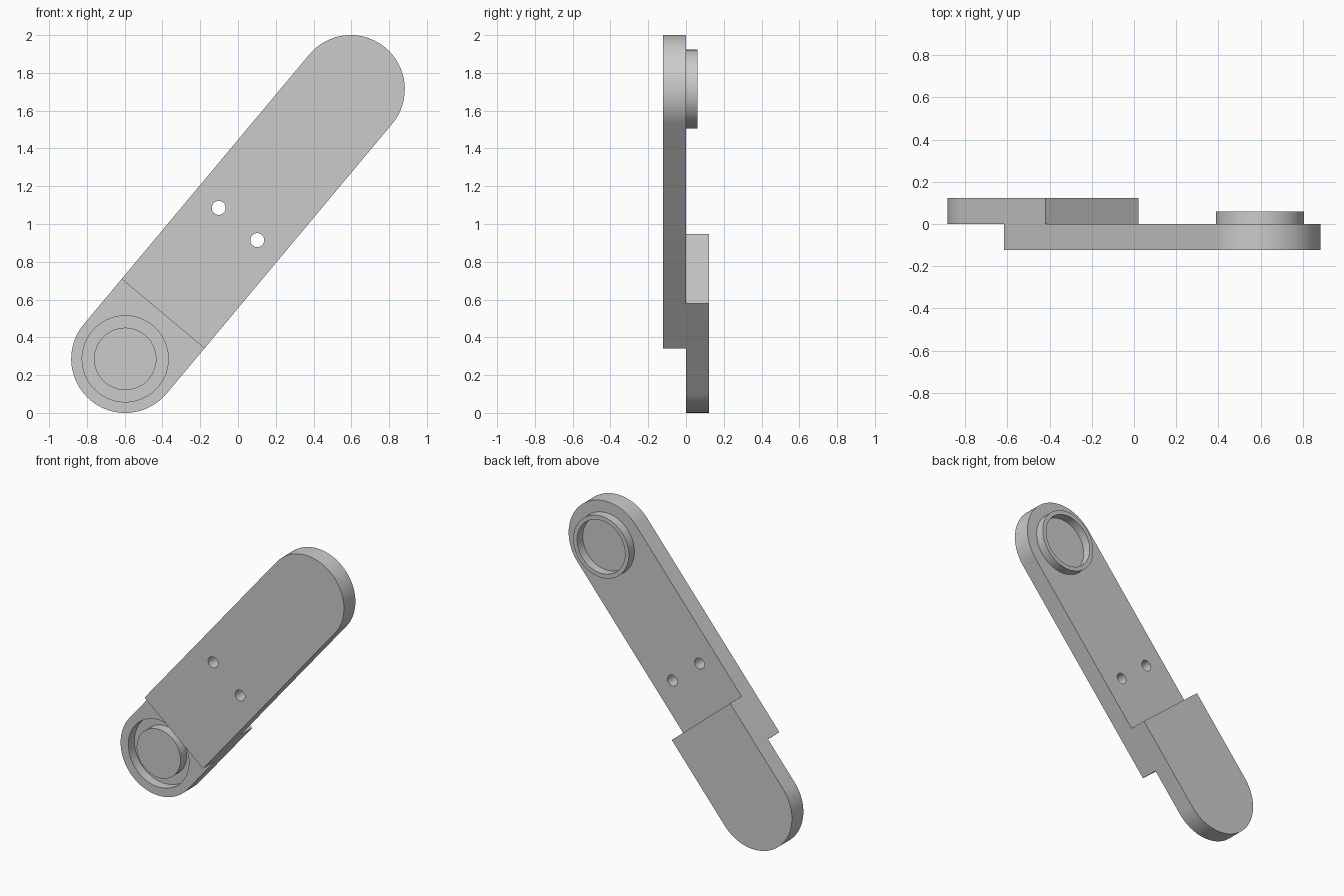
import bpy
import bmesh
from math import sin, cos, pi, atan2, hypot, radians
from mathutils import Vector

if "Cube" in bpy.data.objects:
    bpy.data.objects.remove(bpy.data.objects["Cube"], do_unlink=True)

# Main dimensions
R = 0.286                      # half width and end radius of the arm
T = 0.123                      # plate thickness
CX, CZ = 0.597, 0.714          # offset of the pivots from the middle
ANGLE = atan2(CZ, CX)
HALF = hypot(CX, CZ)           # middle to pivot along the arm
MIDDLE = Vector((0, 0, 1))
ALONG = Vector((cos(ANGLE), 0, sin(ANGLE)))
ACROSS = Vector((-sin(ANGLE), 0, cos(ANGLE)))

grey = bpy.data.materials.new("light grey")
grey.use_nodes = True
grey.diffuse_color = (0.6, 0.6, 0.6, 1)
grey.node_tree.nodes["Principled BSDF"].inputs["Base Color"].default_value = (0.6, 0.6, 0.6, 1)


def circle(u, v, r, n=96):
    return [(u + r * cos(2 * pi * i / n), v + r * sin(2 * pi * i / n)) for i in range(n)]


def round_ended(flat, end, n=64):
    """Outline with a square end at flat and a half round centred on end."""
    s = 1 if end > flat else -1
    arc = [(end + s * R * cos(t), s * R * sin(t))
           for t in (pi * i / n - pi / 2 for i in range(n + 1))]
    return arc + [(flat, s * R), (flat, -s * R)]


def prism(name, outline, y0, y1):
    """Extrude an outline, given along and across the arm, from y0 to y1."""
    bm = bmesh.new()
    verts = [bm.verts.new(MIDDLE + ALONG * u + ACROSS * v + Vector((0, y0, 0)))
             for u, v in outline]
    face = bm.faces.new(verts)
    top = bmesh.ops.extrude_face_region(bm, geom=[face], use_keep_orig=True)["geom"]
    bmesh.ops.translate(bm, vec=(0, y1 - y0, 0),
                        verts=[g for g in top if isinstance(g, bmesh.types.BMVert)])
    bmesh.ops.recalc_face_normals(bm, faces=bm.faces)
    mesh = bpy.data.meshes.new(name)
    bm.to_mesh(mesh)
    bm.free()
    mesh.materials.append(grey)
    obj = bpy.data.objects.new(name, mesh)
    bpy.context.collection.objects.link(obj)
    return obj


def cut(obj, outline, y0, y1):
    cutter = prism("cutter", outline, y0, y1)
    cutter.hide_render = True
    mod = obj.modifiers.new("cut", 'BOOLEAN')
    mod.operation, mod.solver, mod.object = 'DIFFERENCE', 'EXACT', cutter
    bpy.context.view_layer.objects.active = obj
    bpy.ops.object.modifier_apply(modifier=mod.name)
    bpy.data.objects.remove(cutter, do_unlink=True)


# Front plate with two through holes
front_plate = prism("front_plate", round_ended(0.312 - HALF, HALF), -T, 0)
for side in (-1, 1):
    cut(front_plate, circle(0, side * 0.133, 0.037, 48), -T - 0.1, 0.1)

# Raised ring on the back of the front plate
pivot_ring = prism("pivot_ring", circle(HALF, 0, 0.209), 0, 0.06)
cut(pivot_ring, circle(HALF, 0, 0.18), -0.1, 0.2)

# Back plate with a round groove around a central post
back_plate = prism("back_plate", round_ended(0.621 - HALF, -HALF), 0, T)
cut(back_plate, circle(-HALF, 0, 0.228), -0.1, 0.065)
pivot_post = prism("pivot_post", circle(-HALF, 0, 0.165), 0, 0.065)

# Smooth the round walls, keep the rims sharp
for obj in (front_plate, pivot_ring, back_plate, pivot_post):
    bpy.ops.object.select_all(action='DESELECT')
    obj.select_set(True)
    bpy.context.view_layer.objects.active = obj
    bpy.ops.object.shade_smooth_by_angle(angle=radians(30))
